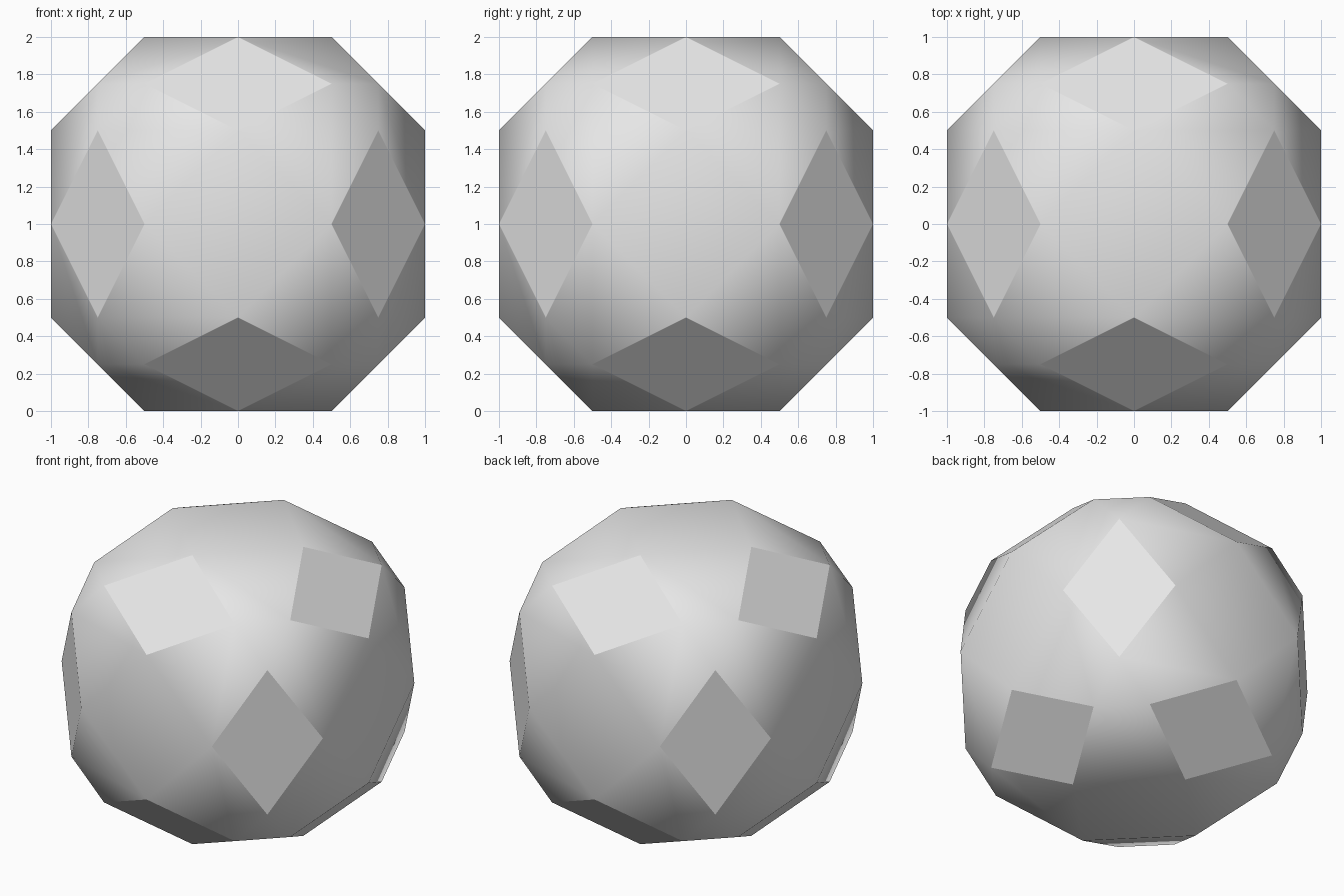
import bpy
import bmesh
import math
from itertools import product

if "Cube" in bpy.data.objects:
    bpy.data.objects.remove(bpy.data.objects["Cube"])

# Corner points: one per octant of each family, cycled and mirrored over all axes
FAMILIES = [(0.0, 0.5, 1.0), (0.0, 1.0, 0.5), (0.5, 0.75, 0.75)]


def symmetric_points(families):
    points = set()
    for p in families:
        for shift in range(3):
            cycled = p[shift:] + p[:shift]
            for signs in product((-1, 1), repeat=3):
                points.add(tuple(c * s + 0.0 for c, s in zip(cycled, signs)))
    return sorted(points)


# Faceted ball: 6 squares, 12 rhombi, 24 trapezoids and 8 corner triangles
bm = bmesh.new()
for x, y, z in symmetric_points(FAMILIES):
    bm.verts.new((x, y, z + 1.0))
bmesh.ops.convex_hull(bm, input=bm.verts[:])
bmesh.ops.dissolve_limit(bm, angle_limit=math.radians(1),
                         verts=bm.verts[:], edges=bm.edges[:])
bmesh.ops.recalc_face_normals(bm, faces=bm.faces[:])

mesh = bpy.data.meshes.new("faceted_ball")
bm.to_mesh(mesh)
bm.free()
ball = bpy.data.objects.new("faceted_ball", mesh)
bpy.context.collection.objects.link(ball)

# Plain grey surface
grey = bpy.data.materials.new("light_grey")
grey.diffuse_color = (0.8, 0.8, 0.8, 1.0)
grey.use_nodes = True
grey.node_tree.nodes["Principled BSDF"].inputs["Base Color"].default_value = grey.diffuse_color
mesh.materials.append(grey)

# Smooth everywhere except around the steeper rhombi, which stay flat
bpy.context.view_layer.objects.active = ball
ball.select_set(True)
bpy.ops.object.shade_smooth_by_angle(angle=math.radians(30))
